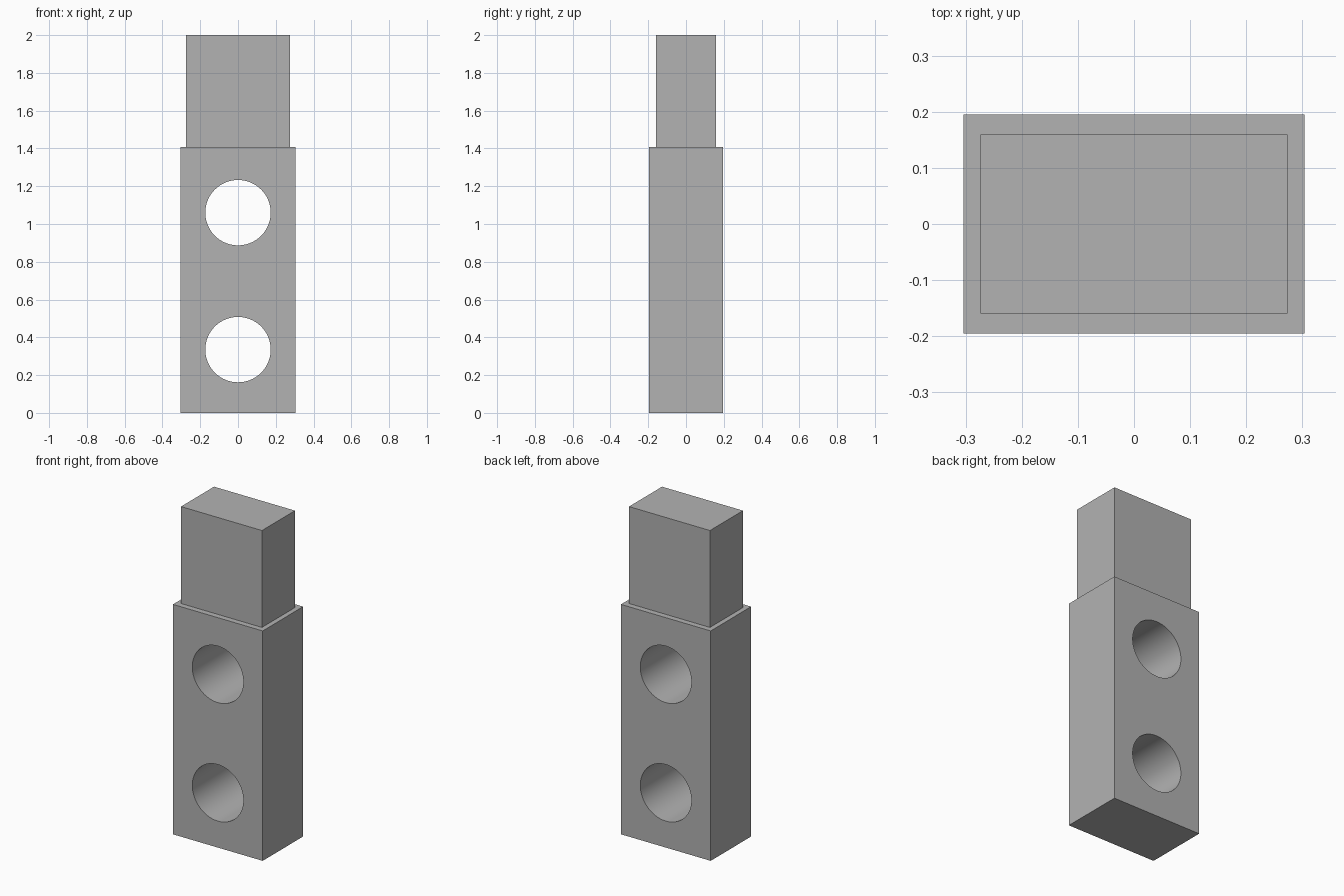
import bpy
import math

cube = bpy.data.objects.get("Cube")
if cube:
    bpy.data.objects.remove(cube, do_unlink=True)

BODY_TOP = 1.407
HOLE_RADIUS = 0.173

grey = bpy.data.materials.new("plain grey")
grey.use_nodes = True
colour = (0.448, 0.448, 0.448, 1)
grey.diffuse_color = colour
grey.node_tree.nodes["Principled BSDF"].inputs["Base Color"].default_value = colour


def block(name, width, depth, bottom, top):
    bpy.ops.mesh.primitive_cube_add(size=1, location=(0, 0, (bottom + top) / 2))
    obj = bpy.context.object
    obj.name = name
    obj.scale = (width, depth, top - bottom)
    bpy.ops.object.transform_apply(location=True, rotation=True, scale=True)
    obj.data.materials.append(grey)
    return obj


# Wide lower body and the narrower neck standing on it
body = block("body", 0.608, 0.39, 0, BODY_TOP)
block("neck", 0.548, 0.319, BODY_TOP, 2)

# Two round holes straight through from front to back
for label, height in (("lower", 0.335), ("upper", 1.06)):
    bpy.ops.mesh.primitive_cylinder_add(
        vertices=96, radius=HOLE_RADIUS, depth=1,
        location=(0, 0, height), rotation=(math.pi / 2, 0, 0))
    cutter = bpy.context.object
    cutter.name = label + "_hole_cutter"
    cutter.data.materials.append(grey)
    cut = body.modifiers.new(label + " hole", 'BOOLEAN')
    cut.operation = 'DIFFERENCE'
    cut.solver = 'EXACT'
    cut.object = cutter
    bpy.ops.object.select_all(action='DESELECT')
    body.select_set(True)
    bpy.context.view_layer.objects.active = body
    bpy.ops.object.modifier_apply(modifier=cut.name)
    bpy.data.objects.remove(cutter, do_unlink=True)

# Smooth hole walls, sharp block edges
bpy.ops.object.shade_smooth_by_angle(angle=math.radians(30))
